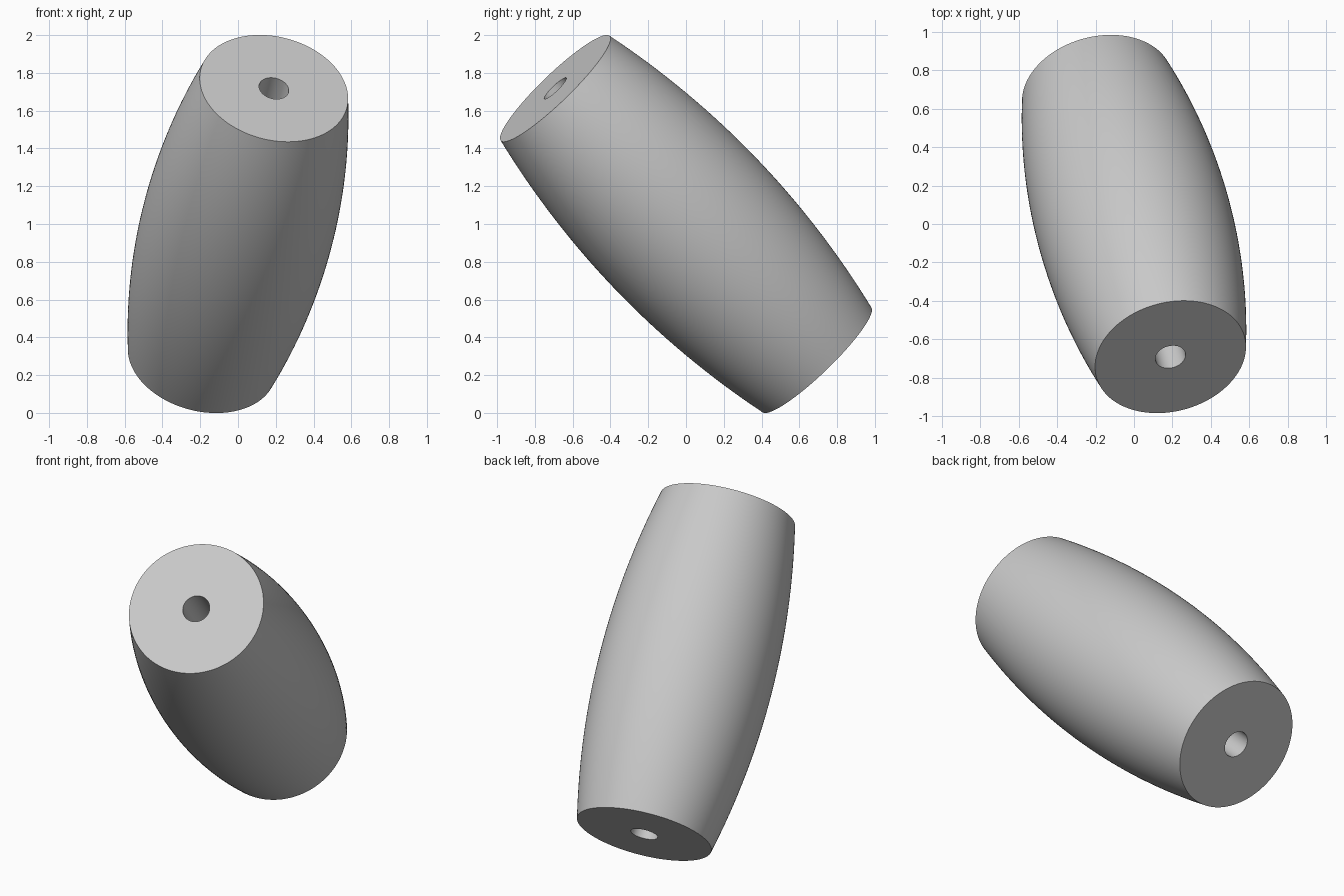
import bpy, bmesh
from math import tau, sqrt
from mathutils import Vector

cube = bpy.data.objects.get("Cube")
if cube:
    bpy.data.objects.remove(cube, do_unlink=True)

AXIS = Vector((0.19, -0.692, 0.718))   # centre to the middle of the upper end
HALF = AXIS.length
END_R, MID_R, HOLE_R = 0.4, 0.51, 0.08
RINGS, SIDES = 32, 128

# Single plain colour
grey = bpy.data.materials.new("light_grey")
grey.use_nodes = True
colour = (0.58, 0.58, 0.58, 1)
grey.diffuse_color = colour
grey.node_tree.nodes["Principled BSDF"].inputs["Base Color"].default_value = colour

# Profile: circular arc for the bulging wall, closed by the straight bore
bulge = MID_R - END_R
arc_r = (HALF ** 2 + bulge ** 2) / (2 * bulge)
heights = [HALF * (2 * i / RINGS - 1) for i in range(RINGS + 1)]
profile = [(MID_R - arc_r + sqrt(arc_r ** 2 - h * h), h) for h in heights]
profile += [(HOLE_R, HALF), (HOLE_R, -HALF)]

# Lathe the profile around its axis
bm = bmesh.new()
verts = [bm.verts.new((r, 0, h)) for r, h in profile]
edges = [bm.edges.new((a, b)) for a, b in zip(verts, verts[1:] + verts[:1])]
bmesh.ops.spin(bm, geom=verts + edges, cent=(0, 0, 0), axis=(0, 0, 1),
               angle=tau, steps=SIDES)
bmesh.ops.remove_doubles(bm, verts=bm.verts, dist=0.0005)
bmesh.ops.recalc_face_normals(bm, faces=bm.faces)
mesh = bpy.data.meshes.new("barrel_bead")
bm.to_mesh(mesh)
bm.free()
mesh.materials.append(grey)

# Place the bead, tilted forward and sideways
bead = bpy.data.objects.new("barrel_bead", mesh)
bpy.context.collection.objects.link(bead)
bead.rotation_euler = AXIS.to_track_quat('Z', 'Y').to_euler()
bead.location = (0, 0, 1)

bpy.ops.object.select_all(action='DESELECT')
bead.select_set(True)
bpy.context.view_layer.objects.active = bead
bpy.ops.object.shade_smooth_by_angle()
